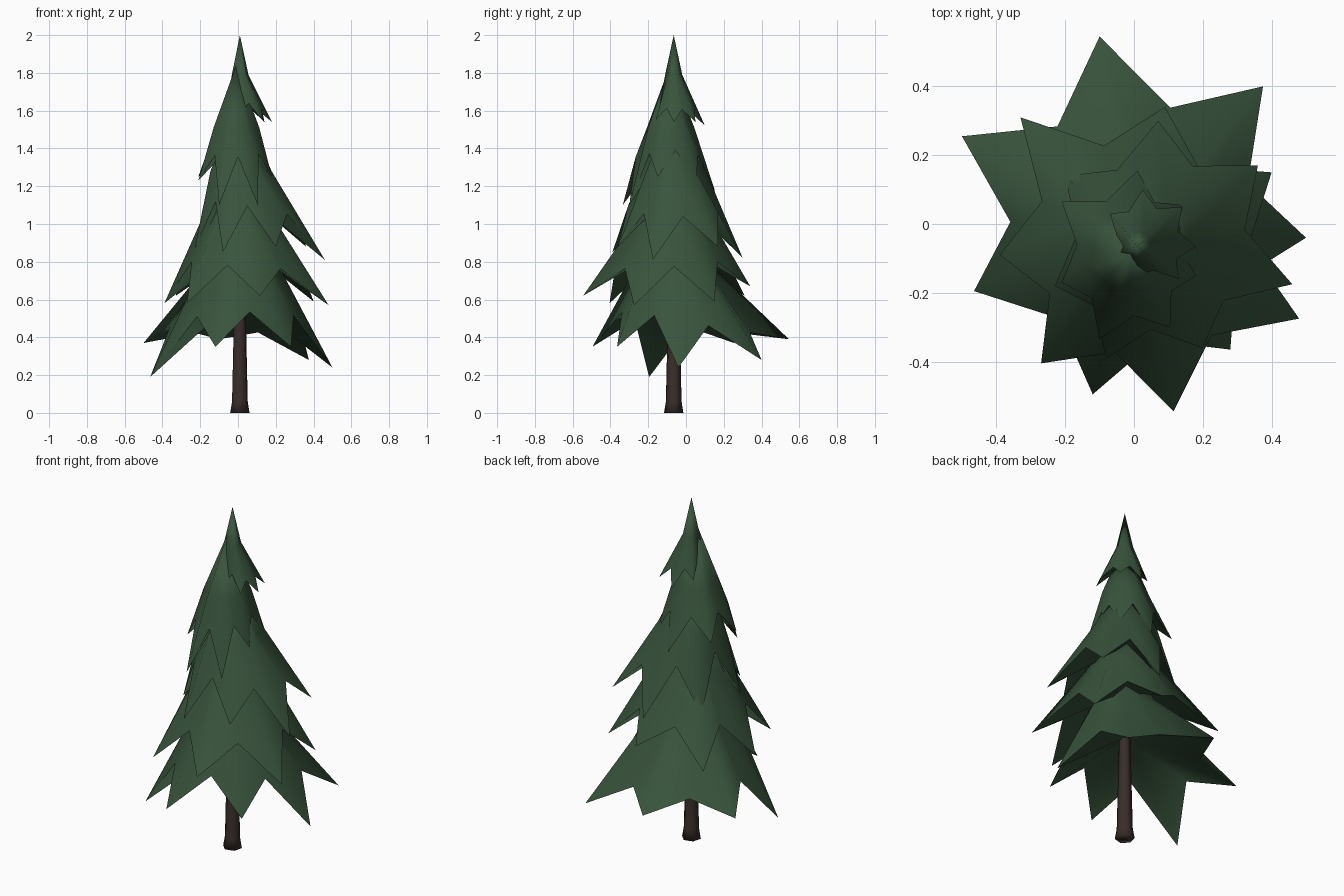
import bpy
from math import cos, sin, pi, hypot

if "Cube" in bpy.data.objects:
    bpy.data.objects.remove(bpy.data.objects["Cube"])

AXIS = (0.01, -0.065)


def material(name, rgb):
    m = bpy.data.materials.new(name)
    m.diffuse_color = (*rgb, 1)
    m.use_nodes = True
    m.node_tree.nodes["Principled BSDF"].inputs["Base Color"].default_value = m.diffuse_color
    return m


GREEN = material("needles", (0.04, 0.088, 0.046))
BROWN = material("bark", (0.04, 0.027, 0.023))


def make(name, verts, faces, mat):
    me = bpy.data.meshes.new(name)
    me.from_pydata(verts, [], faces)
    me.materials.append(mat)
    for p in me.polygons:
        p.use_smooth = True
    ob = bpy.data.objects.new(name, me)
    bpy.context.collection.objects.link(ob)
    return ob


# Branch tier: jagged cone with apex, shoulder ring, drooping tips and a hollow underside
def tier(name, tips, apex_z, mid_r, mid_z, valley_z, pull, under_z, centre=AXIS):
    cx, cy = centre
    valleys = [(cx + ((a[0] + b[0]) / 2 - cx) * pull, cy + ((a[1] + b[1]) / 2 - cy) * pull)
               for a, b in zip(tips, tips[1:] + tips[:1])]
    radii = [hypot(x - cx, y - cy) for x, y in valleys]
    mean = sum(radii) / len(radii)
    rim = []
    for tip, (x, y), r in zip(tips, valleys, radii):
        rim += [tip, (x, y, valley_z - 0.8 * (r - mean))]
    n = len(rim)
    mid = []
    for i, (x, y, z) in enumerate(rim):
        d = hypot(x - cx, y - cy)
        r = min(mid_r * (1.08 if i % 2 == 0 else 0.90), d * 0.85)
        mid.append((cx + (x - cx) / d * r, cy + (y - cy) / d * r, mid_z))
    # the rim is doubled so the edge between top and underside stays sharp
    verts = [(cx, cy, apex_z)] + mid + rim + rim + [(cx, cy, under_z)]
    faces = []
    for i in range(n):
        j = (i + 1) % n
        faces.append((0, 1 + i, 1 + j))
        faces.append((1 + i, 1 + n + i, 1 + n + j, 1 + j))
        faces.append((1 + 3 * n, 1 + 2 * n + j, 1 + 2 * n + i))
    return make(name, verts, faces, GREEN)


# Tips run anticlockwise seen from above
tier("branches_bottom",
     [(0.50, -0.04, 0.24), (0.375, 0.40, 0.28), (-0.10, 0.545, 0.39),
      (-0.50, 0.255, 0.37), (-0.465, -0.195, 0.19), (-0.12, -0.495, 0.35),
      (0.28, -0.365, 0.35)], 1.15, 0.19, 0.78, 0.475, 0.75, 0.62)
tier("branches_lower",
     [(0.40, 0.15, 0.59), (0.09, 0.34, 0.67), (-0.33, 0.31, 0.62),
      (-0.39, -0.09, 0.58), (-0.27, -0.405, 0.58), (0.115, -0.545, 0.62),
      (0.48, -0.275, 0.57)], 1.40, 0.19, 1.02, 0.785, 0.75, 0.90)
tier("branches_middle",
     [(0.36, 0.17, 0.88), (0.07, 0.30, 0.82), (-0.20, 0.14, 0.85),
      (-0.23, -0.18, 0.87), (-0.08, -0.39, 0.85), (0.20, -0.36, 0.88),
      (0.46, -0.175, 0.81)], 1.65, 0.16, 1.28, 1.09, 0.78, 1.18)
tier("branches_upper",
     [(0.15, 0.055, 1.23), (0.01, 0.155, 1.17), (-0.21, 0.065, 1.25),
      (-0.21, -0.17, 1.23), (-0.10, -0.335, 1.10), (0.105, -0.30, 1.10),
      (0.18, -0.15, 1.25)], 1.84, 0.12, 1.51, 1.37, 0.78, 1.44, (-0.01, -0.085))
tier("branches_top",
     [(0.18, -0.065, 1.54), (0.14, 0.05, 1.54), (0.025, 0.10, 1.52),
      (-0.07, 0.03, 1.57), (-0.06, -0.09, 1.60), (0.01, -0.15, 1.58),
      (0.13, -0.16, 1.55)], 2.0, 0.042, 1.79, 1.63, 0.78, 1.68)

# Trunk: tapered six-sided column with flared foot
rings = [(0.053, 0), (0.043, 0.06), (0.034, 0.45), (0.015, 1.3)]
S = 6
tv = [(AXIS[0] + r * cos(2 * pi * (k + 0.25) / S), AXIS[1] + r * sin(2 * pi * (k + 0.25) / S), z)
      for r, z in rings for k in range(S)]
tf = [(a * S + k, a * S + (k + 1) % S, (a + 1) * S + (k + 1) % S, (a + 1) * S + k)
      for a in range(len(rings) - 1) for k in range(S)]
tf += [tuple(reversed(range(S))), tuple(range(len(tv) - S, len(tv)))]
make("trunk", tv, tf, BROWN)
